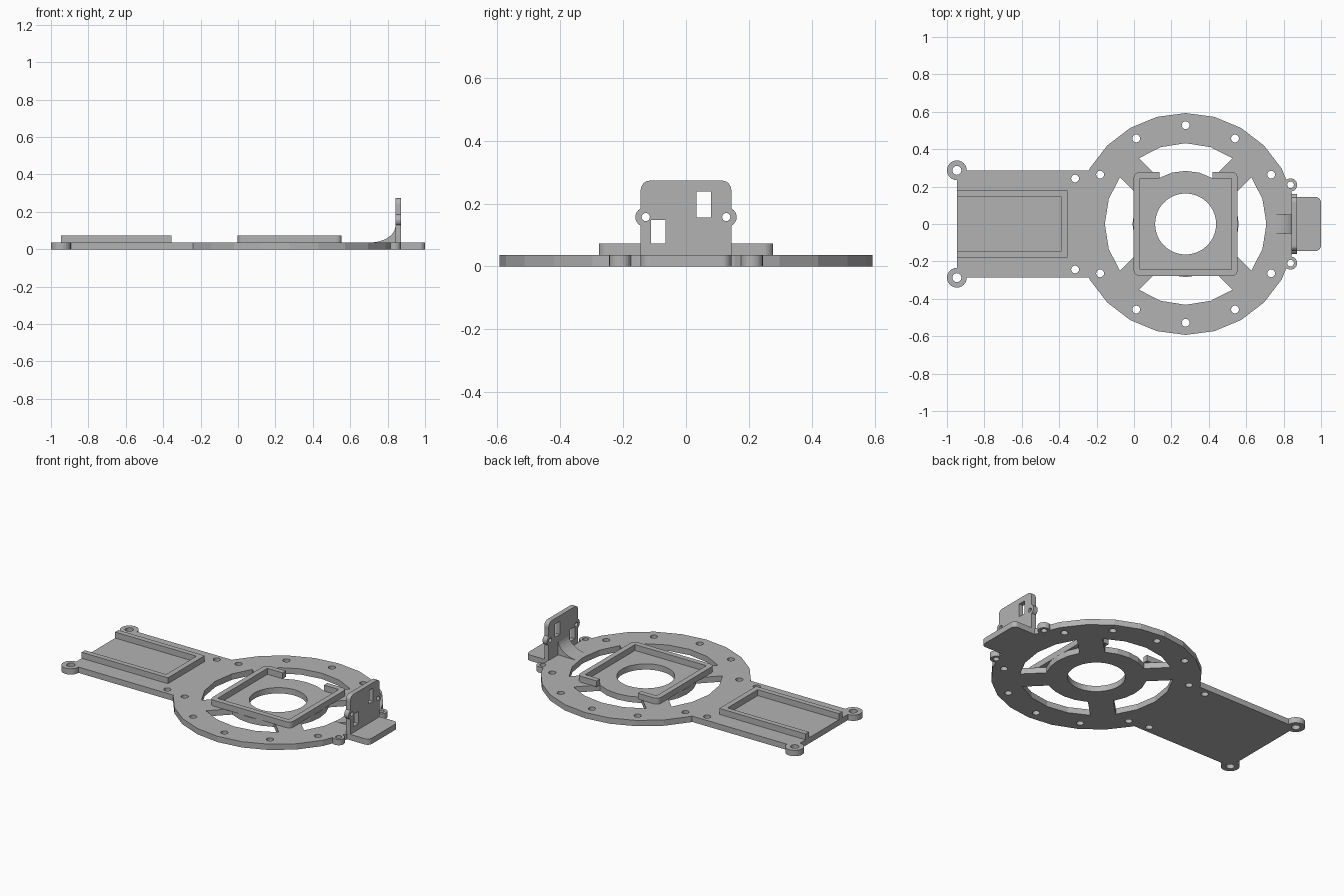
import bpy, bmesh
from math import cos, sin, pi, radians

cube = bpy.data.objects.get("Cube")
if cube:
    bpy.data.objects.remove(cube, do_unlink=True)

grey = bpy.data.materials.new("plain grey")
grey.use_nodes = True
colour = (0.45, 0.45, 0.45, 1)
grey.diffuse_color = colour
grey.node_tree.nodes["Principled BSDF"].inputs["Base Color"].default_value = colour

BASE = 0.036   # thickness of the flat frame
RIM = 0.073    # top of the raised walls
CX = 0.276     # centre of the ring


def circle(cx, cy, r, n=24):
    return [(cx + r * cos(2 * pi * i / n), cy + r * sin(2 * pi * i / n)) for i in range(n)]


def rect(a0, a1, b0, b1, radii=(0, 0, 0, 0)):
    """Rectangle with a radius per corner, counter-clockwise from low-low."""
    pts = []
    corners = [(a0, b0, 1, 1), (a1, b0, -1, 1), (a1, b1, -1, -1), (a0, b1, 1, -1)]
    for k, ((a, b, sa, sb), r) in enumerate(zip(corners, radii)):
        if not r:
            pts.append((a, b))
            continue
        for i in range(7):
            t = pi + k * pi / 2 + i * pi / 12
            pts.append((a + sa * r + r * cos(t), b + sb * r + r * sin(t)))
    return pts


def prism(name, outlines, lo, hi, axis="z"):
    """Extrude one or more separate outlines along an axis."""
    place = {"z": lambda a, b, h: (a, b, h),
             "x": lambda a, b, h: (h, a, b),
             "y": lambda a, b, h: (a, h, b)}[axis]
    bm = bmesh.new()
    for pts in outlines:
        low = [bm.verts.new(place(a, b, lo)) for a, b in pts]
        high = [bm.verts.new(place(a, b, hi)) for a, b in pts]
        bm.faces.new(low)
        bm.faces.new(high)
        for i in range(len(pts)):
            j = (i + 1) % len(pts)
            bm.faces.new((low[i], low[j], high[j], high[i]))
    bmesh.ops.recalc_face_normals(bm, faces=bm.faces)
    mesh = bpy.data.meshes.new(name)
    bm.to_mesh(mesh)
    bm.free()
    mesh.materials.append(grey)
    obj = bpy.data.objects.new(name, mesh)
    bpy.context.collection.objects.link(obj)
    return obj


def combine(target, tool, operation):
    """Apply a boolean and remove the tool object."""
    mod = target.modifiers.new("boolean", "BOOLEAN")
    mod.operation = operation
    mod.solver = "EXACT"
    mod.object = tool
    bpy.context.view_layer.objects.active = target
    bpy.ops.object.modifier_apply(modifier=mod.name)
    bpy.data.objects.remove(tool, do_unlink=True)


# Flat frame: ring, tail plate, mounting ears and front flap in one piece
frame = prism("frame", [circle(CX, 0, 0.593)], 0, BASE)
tail_ears = [(-0.947, s * 0.287) for s in (-1, 1)]
flap_ears = [(0.837, s * 0.209) for s in (-1, 1)]
pieces = [rect(-0.947, 0, -0.287, 0.287),
          rect(0.8, 1.0, -0.144, 0.144, (0, 0.03, 0.03, 0))]
pieces += [circle(x, y, 0.053) for x, y in tail_ears]
pieces += [circle(x, y, 0.035) for x, y in flap_ears]
for outline in pieces:
    combine(frame, prism("piece", [outline], 0, BASE), "UNION")

# Four windows between the hub and the ring, split by diagonal spokes
windows = prism("windows", [circle(CX, 0, 0.432, 20)], -0.1, 0.1)
combine(windows, prism("hub", [circle(CX, 0, 0.284)], -0.2, 0.2), "DIFFERENCE")
for angle in (45, 135):
    c, s = cos(radians(angle)), sin(radians(angle))
    spoke = [(CX + u * c - v * s, u * s + v * c)
             for u, v in rect(-0.6, 0.6, -0.072, 0.072)]
    combine(windows, prism("spoke", [spoke], -0.2, 0.2), "DIFFERENCE")
combine(frame, windows, "DIFFERENCE")

# Centre opening and screw holes
holes = [circle(CX, 0, 0.163, 48)]
holes += [circle(CX + 0.528 * cos(radians(a)), 0.528 * sin(radians(a)), 0.021, 16)
          for a in range(0, 360, 30) if a % 180]
holes += [circle(-0.315, s * 0.243, 0.021, 16) for s in (-1, 1)]
holes += [circle(x, y, 0.024, 16) for x, y in tail_ears]
holes += [circle(x, y, 0.018, 16) for x, y in flap_ears]
combine(frame, prism("holes", holes, -0.1, 0.1), "DIFFERENCE")

# Square rim over the hub, open in the middle of its left side
hub_rim = prism("hub_rim", [rect(-0.002, 0.554, -0.277, 0.277, [0.03] * 4)], BASE, RIM)
combine(hub_rim, prism("inside", [rect(0.031, 0.521, -0.244, 0.244)], 0, 0.1), "DIFFERENCE")
combine(hub_rim, prism("gap", [rect(0.136, 0.42, 0.2, 0.4)], 0, 0.1), "DIFFERENCE")

# Three-sided rim on the tail plate, open at the end
prism("tail_rim", [[(-0.947, -0.18), (-0.355, -0.18), (-0.355, 0.18), (-0.947, 0.18),
                    (-0.947, 0.148), (-0.389, 0.148), (-0.389, -0.148), (-0.947, -0.148)]],
      BASE, RIM)

# Upright bracket with side ears, slots and screw holes
bracket = prism("bracket", [rect(-0.144, 0.144, 0, 0.273, (0, 0, 0.03, 0.03))],
                0.842, 0.872, "x")
for s in (-1, 1):
    combine(bracket, prism("ear", [circle(s * 0.13, 0.157, 0.031)], 0.842, 0.872, "x"), "UNION")
cuts = [rect(-0.112, -0.065, 0.073, 0.148), rect(0.034, 0.08, 0.156, 0.238)]
cuts += [circle(s * 0.128, 0.157, 0.013, 16) for s in (-1, 1)]
combine(bracket, prism("cuts", cuts, 0.8, 0.9, "x"), "DIFFERENCE")

# Concave gusset bracing the bracket
curve = [(0.705 + 0.137 * sin(t), 0.126 - 0.09 * cos(t))
         for t in (i * pi / 20 for i in range(11))]
prism("gusset", [curve + [(0.842, BASE)]], -0.052, 0.052, "y")
